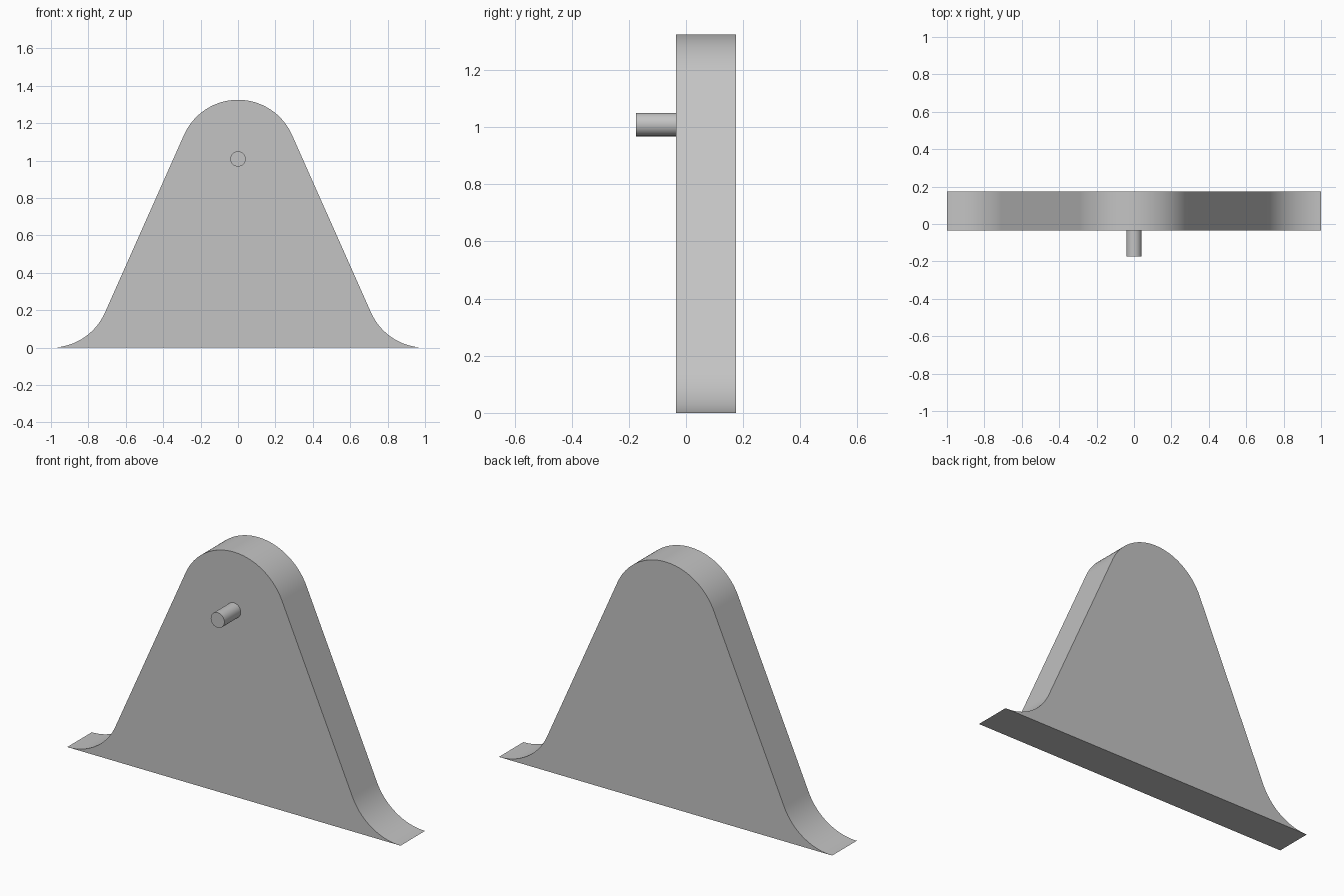
import bpy
import bmesh
from math import cos, sin, pi, radians

if "Cube" in bpy.data.objects:
    bpy.data.objects.remove(bpy.data.objects["Cube"])

GREY = (0.55, 0.55, 0.55, 1)
grey = bpy.data.materials.new("light grey")
grey.use_nodes = True
grey.diffuse_color = GREY
grey.node_tree.nodes["Principled BSDF"].inputs["Base Color"].default_value = GREY


def extrude_profile(name, points, y_front, y_back):
    """Solid made by extruding an x-z outline along y."""
    bm = bmesh.new()
    face = bm.faces.new([bm.verts.new((x, y_front, z)) for x, z in points])
    out = bmesh.ops.extrude_face_region(bm, geom=[face])
    moved = [v for v in out["geom"] if isinstance(v, bmesh.types.BMVert)]
    bmesh.ops.translate(bm, verts=moved, vec=(0, y_back - y_front, 0))
    bmesh.ops.recalc_face_normals(bm, faces=bm.faces)
    mesh = bpy.data.meshes.new(name)
    bm.to_mesh(mesh)
    bm.free()
    mesh.materials.append(grey)
    obj = bpy.data.objects.new(name, mesh)
    bpy.context.collection.objects.link(obj)
    bpy.ops.object.select_all(action="DESELECT")
    obj.select_set(True)
    bpy.context.view_layer.objects.active = obj
    bpy.ops.object.shade_smooth_by_angle(angle=radians(30))
    return obj


def arc(cx, cz, r, start, end, steps):
    angles = [start + (end - start) * i / steps for i in range(steps + 1)]
    return [(cx + r * cos(a), cz + r * sin(a)) for a in angles]


# Upright plate: rounded crown, straight flanks, flared feet
R = 0.316
CROWN_Z = 1.009
TANGENT = radians(24)
right_half = arc(0, CROWN_Z, R, pi / 2, TANGENT, 24)
right_half += arc(1, R, R, pi + TANGENT, 1.5 * pi, 24)
left_half = [(-x, z) for x, z in reversed(right_half[1:])]
extrude_profile("upright_plate", right_half + left_half, -0.035, 0.175)

# Round pin on the front face, concentric with the crown
extrude_profile("front_pin", arc(0, CROWN_Z, 0.041, 0, 2 * pi, 48)[:-1], -0.175, -0.035)
